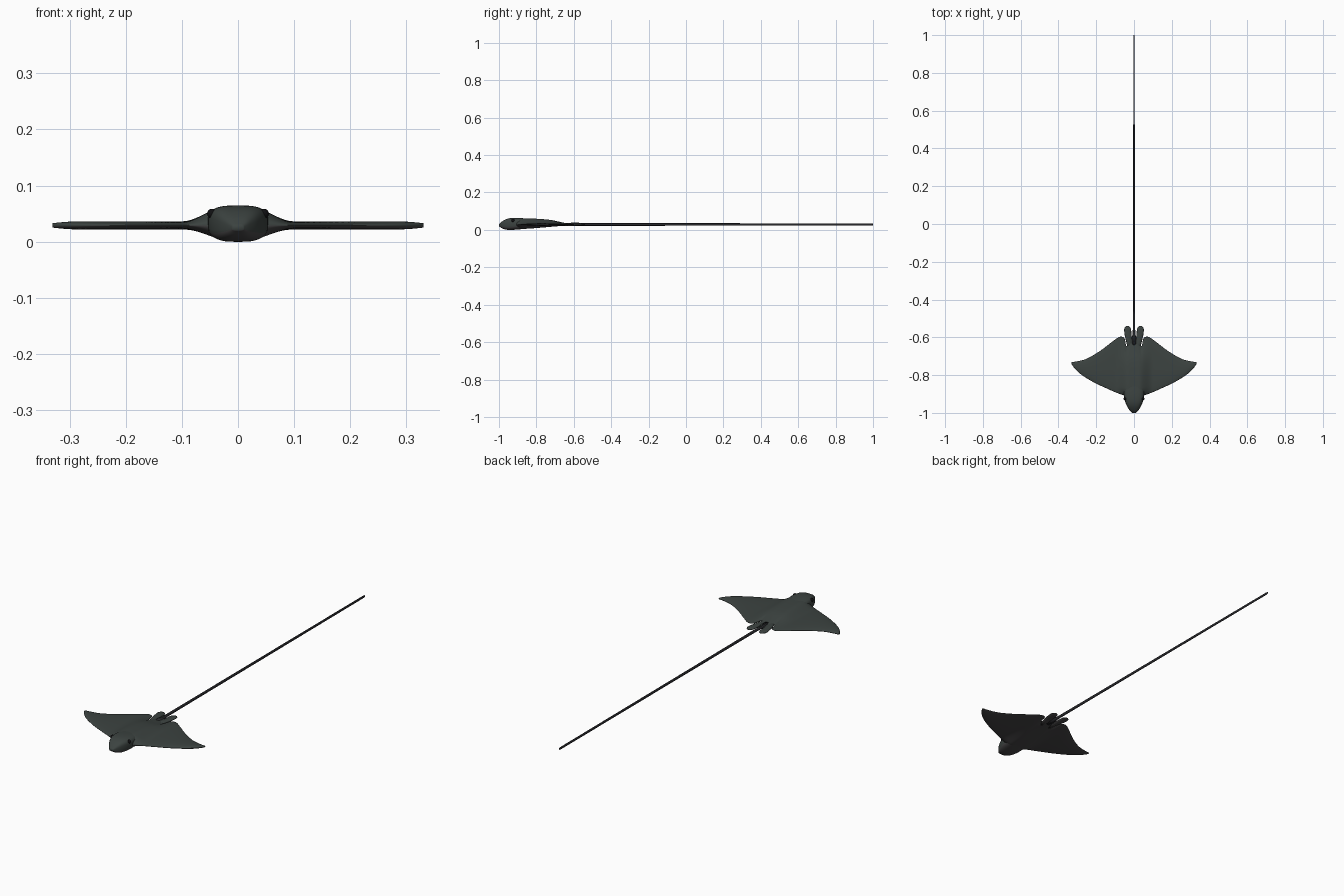
import bpy, bmesh, math

if "Cube" in bpy.data.objects:
    bpy.data.objects.remove(bpy.data.objects["Cube"])


def curve(pts, x):
    """Smooth (Hermite) interpolation through (x, value) points."""
    if x <= pts[0][0]:
        return pts[0][1]
    if x >= pts[-1][0]:
        return pts[-1][1]
    n = len(pts)

    def slope(k):
        a, b = pts[max(k - 1, 0)], pts[min(k + 1, n - 1)]
        return (b[1] - a[1]) / (b[0] - a[0])
    i = max(k for k in range(n - 1) if pts[k][0] <= x)
    (x0, y0), (x1, y1) = pts[i], pts[i + 1]
    h = x1 - x0
    t = (x - x0) / h
    return (y0 * (2*t**3 - 3*t*t + 1) + y1 * (3*t*t - 2*t**3)
            + h * (slope(i) * (t**3 - 2*t*t + t) + slope(i + 1) * (t**3 - t*t)))


def material(name, color):
    m = bpy.data.materials.new(name)
    m.diffuse_color = (*color, 1)
    m.use_nodes = True
    m.node_tree.nodes["Principled BSDF"].inputs["Base Color"].default_value = m.diffuse_color
    return m


skin = material("dark_skin", (0.045, 0.056, 0.052))
belly = material("belly_skin", (0.06, 0.058, 0.06))
tail_skin = material("tail_skin", (0.022, 0.022, 0.026))
black = material("black", (0.005, 0.005, 0.006))


def loft(name, rings, mats):
    """Skin closed rings of points; downward faces take the second material."""
    bm = bmesh.new()
    vs = [[bm.verts.new(p) for p in r] for r in rings]
    n = len(vs[0])
    for a, b in zip(vs, vs[1:]):
        for k in range(n):
            bm.faces.new((a[k], a[(k + 1) % n], b[(k + 1) % n], b[k]))
    bm.faces.new(vs[0])
    bm.faces.new(vs[-1])
    bmesh.ops.recalc_face_normals(bm, faces=bm.faces)
    bm.normal_update()
    for f in bm.faces:
        f.smooth = True
        if len(mats) > 1 and f.normal.z < -0.25:
            f.material_index = 1
    me = bpy.data.meshes.new(name)
    bm.to_mesh(me)
    bm.free()
    for m in mats:
        me.materials.append(m)
    ob = bpy.data.objects.new(name, me)
    bpy.context.collection.objects.link(ob)
    return ob


def oval(cx, y, z, rx, rz, power=2.0, n=32):
    """Superellipse ring in the xz plane."""
    out = []
    for k in range(n):
        a = 2 * math.pi * k / n
        c, s = math.cos(a), math.sin(a)
        out.append((cx + rx * math.copysign(abs(c) ** (2 / power), c), y,
                    z + rz * math.copysign(abs(s) ** (2 / power), s)))
    return out


# Body disc with wings: chord sections swept across x
lead = [(0, -.915), (.05, -.908), (.1, -.89), (.15, -.868), (.2, -.845),
        (.25, -.817), (.29, -.789), (.318, -.76), (.331, -.741)]
trail = [(0, -.585), (.015, -.6), (.03, -.63), (.041, -.648), (.048, -.61), (.06, -.598),
         (.08, -.599), (.116, -.624), (.18, -.672), (.25, -.713), (.3, -.727), (.331, -.731)]
back = [(-.93, .064), (-.85, .062), (-.73, .054), (-.67, .043), (-.63, .037), (-.59, .035)]
under = [(-.93, .0), (-.88, .003), (-.8, .010), (-.7, .018), (-.6, .023)]
MID, CH = 0.029, 28


def chord(x):
    ax = abs(x)
    y0, y1 = curve(lead, ax), curve(trail, ax)
    half = .0072 if ax < .28 else .0072 - .0035 * ((ax - .28) / .051) ** 2
    s = min(max((.1 - ax) / .075, 0), 1)
    blend = s * s * (3 - 2 * s)
    top, bot = [], []
    for j in range(CH + 1):
        t = (1 - math.cos(math.pi * j / CH)) / 2
        y = y0 + (y1 - y0) * t
        lens = (4 * t * (1 - t)) ** .5 * (1.12 - .24 * t)
        fade = min(1, lens * 1.5)
        top.append((x, y, MID + half * lens + blend * fade * (curve(back, y) - .036)))
        bot.append((x, y, MID - half * lens - blend * fade * (.022 - curve(under, y))))
    return top + bot[-2:0:-1]


xs = [i * .006 for i in range(18)] + [.102 + i * .0115 for i in range(1, 19)] + [.317, .324, .329, .331]
xs = [-x for x in xs[:0:-1]] + xs
loft("body_disc", [chord(x) for x in xs], [skin, belly])

# Head: blunt, flat-topped snout that sinks into the disc
width = [(-1, .010), (-.99, .020), (-.97, .034), (-.94, .047), (-.91, .053), (-.86, .052), (-.76, .03)]
crown = [(-1, .030), (-.985, .044), (-.96, .058), (-.93, .064), (-.88, .063), (-.76, .050)]
chin = [(-1, .020), (-.985, .009), (-.96, .001), (-.93, .0), (-.88, .004), (-.76, .018)]
rings = []
for i in range(31):
    y = -1 + .24 * (i / 30) ** 1.5
    zt, zb = curve(crown, y), curve(chin, y)
    rings.append(oval(0, y, (zt + zb) / 2, curve(width, y), (zt - zb) / 2, 3.2, 40))
loft("head", rings, [skin, belly])

# Paired pelvic fins and eyes
fin = [(-.67, .022, .008, .006), (-.63, .026, .014, .007), (-.59, .031, .018, .006),
       (-.56, .034, .019, .005), (-.548, .034, .015, .004), (-.541, .034, .007, .002)]
for side, tag in ((-1, "left"), (1, "right")):
    loft("pelvic_fin_" + tag, [oval(side * c, y, .028, rx, rz, 2, 16) for y, c, rx, rz in fin],
         [skin, belly])
    bpy.ops.mesh.primitive_uv_sphere_add(segments=20, ring_count=12, radius=.0085,
                                         location=(side * .0465, -.925, .05))
    eye = bpy.context.object
    eye.name = "eye_" + tag
    eye.data.materials.append(black)
    bpy.ops.object.shade_smooth()

# Small fin on the tail base
loft("dorsal_fin", [oval(0, y, z, rx, rz, 2, 12) for y, z, rx, rz in
                    ((-.63, .032, .003, .004), (-.6, .034, .004, .006), (-.575, .034, .003, .005),
                     (-.565, .033, .001, .002))], [skin])

# Long whip tail
whip = [(-.64, .016, .0075), (-.6, .010, .0075), (-.56, .0065, .007), (-.45, .0055, .007),
        (-.28, .0048, .007), (.3, .0042, .0065), (.99, .0035, .006), (1, .002, .004)]
loft("tail", [oval(0, y, .029, rx, rz, 2, 12) for y, rx, rz in whip], [tail_skin])
